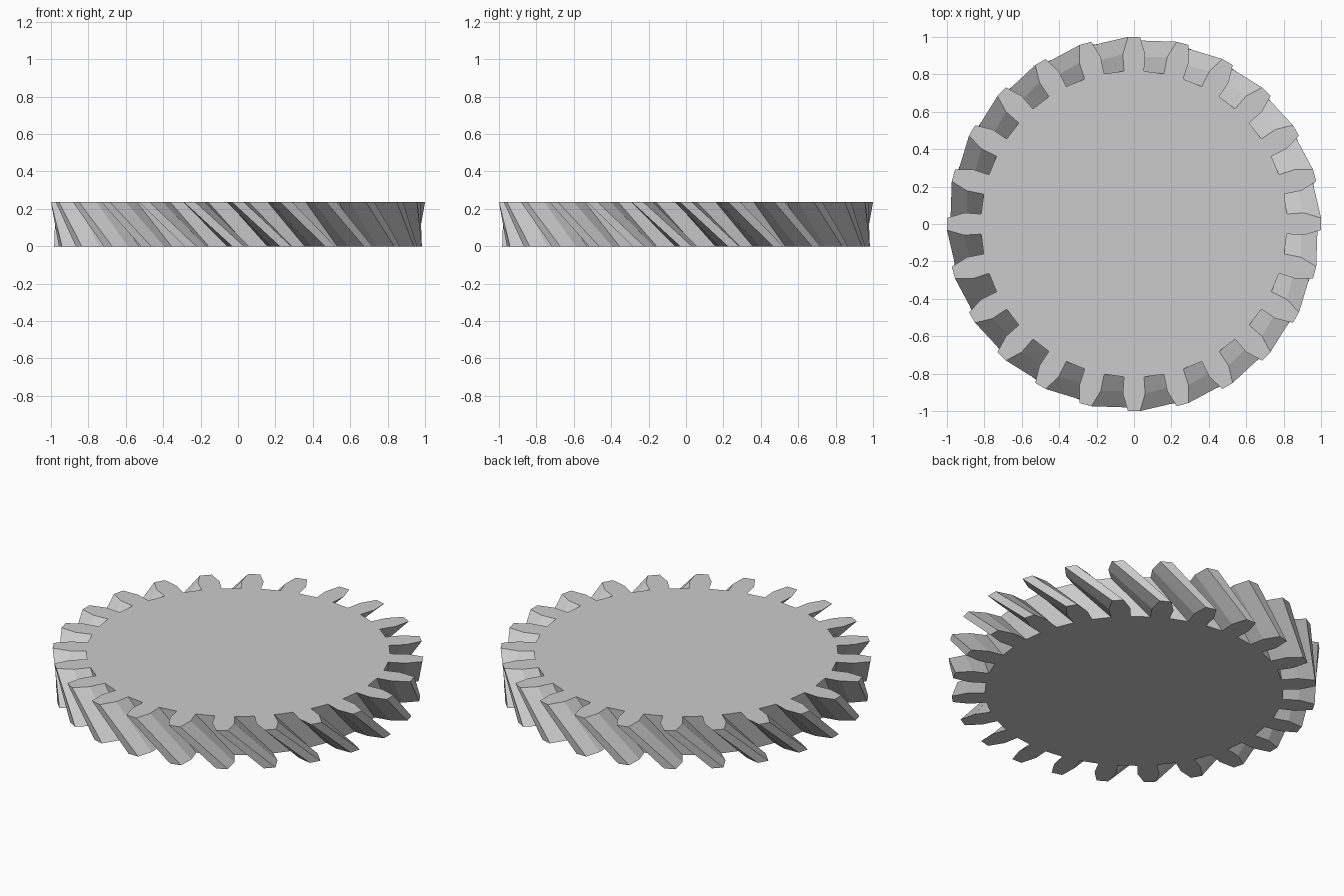
import bpy, bmesh
from math import sin, cos, radians

if "Cube" in bpy.data.objects:
    bpy.data.objects.remove(bpy.data.objects["Cube"])

TEETH = 24
HEIGHT = 0.236
TWIST = radians(15)      # helix turn from top face to bottom face
TAPER = 0.983            # bottom face is slightly smaller

# one tooth outline: (radius, angle from the tooth centre in degrees)
TOOTH = [(0.819, -3.75), (0.91, -3.75), (1.0005, -1.85),
         (1.0005, 1.85), (0.91, 3.75), (0.819, 3.75)]


def outline(bm, z, scale, turn):
    """Ring of vertices following the toothed outline at height z."""
    ring = []
    for i in range(TEETH):
        for r, deg in TOOTH:
            a = radians(i * 360 / TEETH + deg) + turn
            ring.append(bm.verts.new((r * scale * cos(a), r * scale * sin(a), z)))
    return ring


bm = bmesh.new()
top = outline(bm, HEIGHT, 1.0, 0.0)
bottom = outline(bm, 0.0, TAPER, TWIST)

# slanted tooth sides and valley floors
n = len(top)
for i in range(n):
    j = (i + 1) % n
    bm.faces.new((top[i], bottom[i], bottom[j], top[j]))

# flat end faces
bm.faces.new(top)
bm.faces.new(bottom[::-1])

mesh = bpy.data.meshes.new("helical_gear")
bm.to_mesh(mesh)
bm.free()
gear = bpy.data.objects.new("helical_gear", mesh)
bpy.context.collection.objects.link(gear)
